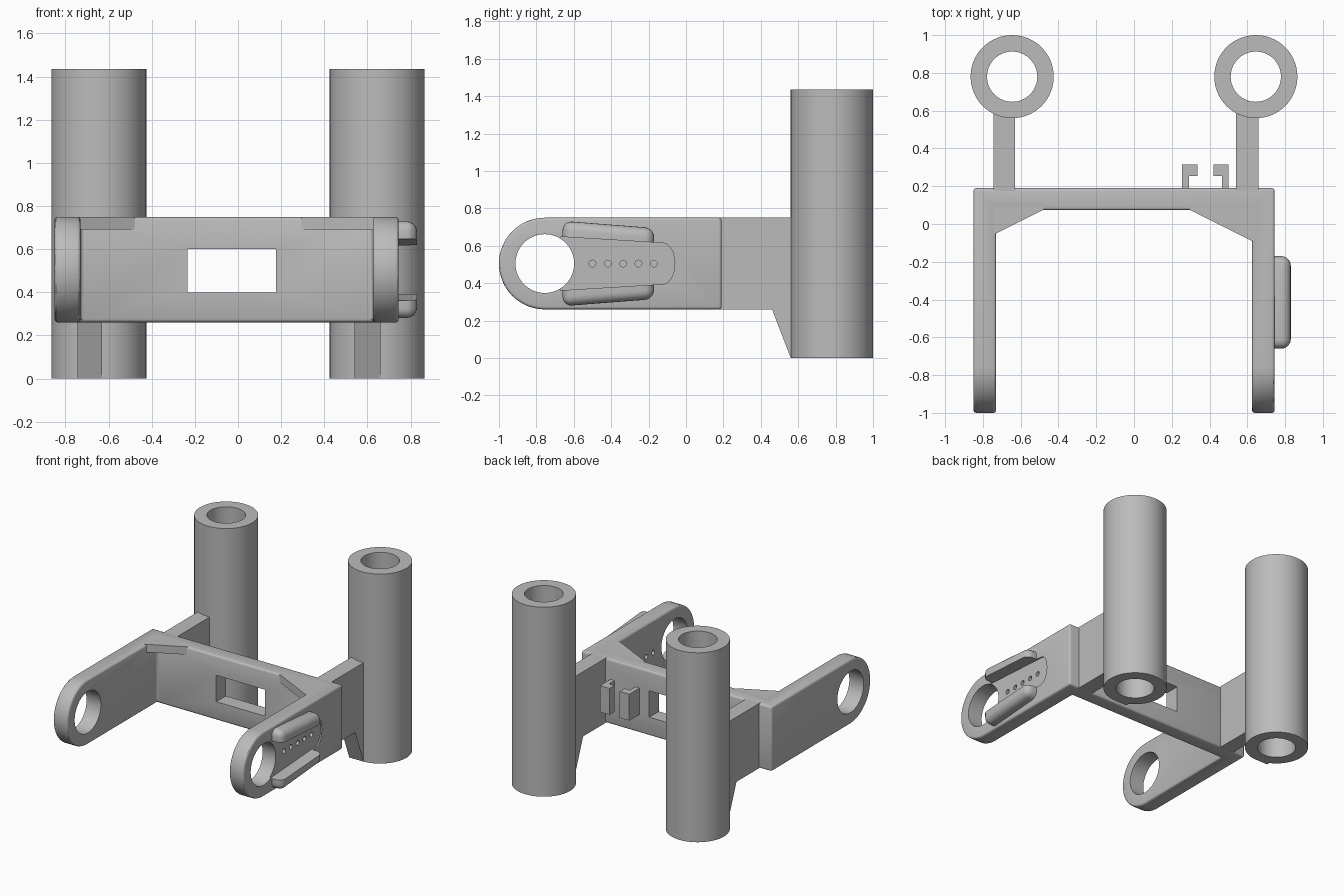
import bpy, bmesh
from math import cos, sin, pi, radians
from mathutils import Vector

default = bpy.data.objects.get("Cube")
if default:
    bpy.data.objects.remove(default, do_unlink=True)

grey = bpy.data.materials.new("grey plastic")
grey.use_nodes = True
grey.diffuse_color = (0.5, 0.5, 0.5, 1)
grey.node_tree.nodes["Principled BSDF"].inputs["Base Color"].default_value = (0.5, 0.5, 0.5, 1)

MID = 0.505       # height of the arm centre line
EYE = -0.755      # y of the arm eyes


def prism(name, profile, axis, low, high):
    """Extrude a 2D profile along x (profile is y, z) or z (profile is x, y)."""
    bm = bmesh.new()
    place = (lambda a, b: (low, a, b)) if axis == "x" else (lambda a, b: (a, b, low))
    face = bm.faces.new([bm.verts.new(place(a, b)) for a, b in profile])
    moved = bmesh.ops.extrude_face_region(bm, geom=[face])["geom"]
    shift = Vector((high - low, 0, 0) if axis == "x" else (0, 0, high - low))
    bmesh.ops.translate(bm, vec=shift, verts=[v for v in moved if isinstance(v, bmesh.types.BMVert)])
    bmesh.ops.recalc_face_normals(bm, faces=bm.faces)
    mesh = bpy.data.meshes.new(name)
    bm.to_mesh(mesh)
    bm.free()
    mesh.materials.append(grey)
    obj = bpy.data.objects.new(name, mesh)
    bpy.context.collection.objects.link(obj)
    return obj


def box(name, x, y, z):
    return prism(name, [(x[0], y[0]), (x[1], y[0]), (x[1], y[1]), (x[0], y[1])], "z", *z)


def arc(a, b, ra, rb, start, end, steps):
    angles = [radians(start + (end - start) * i / steps) for i in range(steps + 1)]
    return [(a + ra * cos(t), b + rb * sin(t)) for t in angles]


def circle(a, b, r, steps=64):
    return arc(a, b, r, r, 0, 360, steps)[:-1]


def activate(obj):
    bpy.ops.object.select_all(action="DESELECT")
    obj.select_set(True)
    bpy.context.view_layer.objects.active = obj


def boolean(obj, cutter, operation="DIFFERENCE"):
    activate(obj)
    mod = obj.modifiers.new("cut", "BOOLEAN")
    mod.object, mod.operation, mod.solver = cutter, operation, "EXACT"
    bpy.ops.object.modifier_apply(modifier=mod.name)
    bpy.data.objects.remove(cutter, do_unlink=True)


def bevel(obj, width, segments):
    activate(obj)
    mod = obj.modifiers.new("round", "BEVEL")
    mod.width, mod.segments, mod.limit_method = width, segments, "ANGLE"
    mod.angle_limit = radians(40)
    bpy.ops.object.modifier_apply(modifier=mod.name)


def smooth(obj):
    activate(obj)
    bpy.ops.object.shade_smooth_by_angle(angle=radians(30))


# U-shaped frame: plan outline intersected with the rounded side outline
frame = prism("frame", [(-0.85, 0.19), (-0.85, -1.1), (-0.73, -1.1), (-0.73, 0.075),
                        (0.625, 0.075), (0.625, -1.1), (0.745, -1.1), (0.745, 0.19)], "z", 0, 1)
side = arc(EYE, MID, 0.245, 0.245, 90, 270, 32) + [(0.5, MID - 0.245), (0.5, MID + 0.245)]
boolean(frame, prism("side_cutter", side, "x", -1, 1), "INTERSECT")
bevel(frame, 0.015, 3)

# Window, arm eyes, adjustment holes and shallow slot
boolean(frame, box("window_cutter", (-0.235, 0.175), (0, 0.3), (0.4, 0.6)))
boolean(frame, prism("eye_cutter", circle(EYE, MID, 0.157), "x", -1, 1))
for i in range(5):
    boolean(frame, prism("pin_cutter", circle(-0.5 + i * 0.082, MID, 0.018, 20), "x", 0.5, 1))
slot = [(-0.67, MID + 0.143), (-0.67, MID - 0.143)] + arc(-0.125, MID, 0.065, 0.11, -90, 90, 16)
boolean(frame, prism("slot_cutter", slot, "x", 0.735, 1))
smooth(frame)

# Pair of rounded rails beside the slot
rails = prism("slot_rails", [(-0.66, MID - 0.228), (-0.17, MID - 0.19),
                             (-0.17, MID + 0.19), (-0.66, MID + 0.228)], "x", 0.67, 0.83)
bevel(rails, 0.05, 5)
boolean(rails, prism("rail_cutter", slot, "x", 0.5, 1))
smooth(rails)

# Thin corner gussets under the top edge
for name, outline in (("right_gusset", [(-0.75, -0.06), (-0.73, -0.05), (-0.48, 0.075), (-0.48, 0.1), (-0.75, 0.1)]),
                      ("left_gusset", [(0.645, -0.1), (0.625, -0.09), (0.295, 0.075), (0.295, 0.1), (0.645, 0.1)])):
    prism(name, outline, "z", 0.69, 0.75)

# Upright tubes and the struts that hold them
strut = [(0.175, 0.26), (0.46, 0.26), (0.56, 0), (0.62, 0), (0.62, 0.75), (0.175, 0.75)]
for name, x, near, far in (("right", -0.645, -0.745, -0.63), ("left", 0.645, 0.54, 0.66)):
    tube = prism(name + "_tube", circle(x, 0.78, 0.22), "z", 0, 1.435)
    boolean(tube, prism("bore_cutter", circle(x, 0.78, 0.133), "z", -1, 2))
    smooth(tube)
    prism(name + "_strut", strut, "x", near, far)

# Facing L-shaped clips on the back of the crossbar
for name, outer, inner, tip in (("right_clip", 0.255, 0.29, 0.335), ("left_clip", 0.5, 0.465, 0.42)):
    prism(name, [(outer, 0.18), (inner, 0.18), (inner, 0.255), (tip, 0.255),
                 (tip, 0.315), (outer, 0.315)], "z", 0.4, 0.6)
